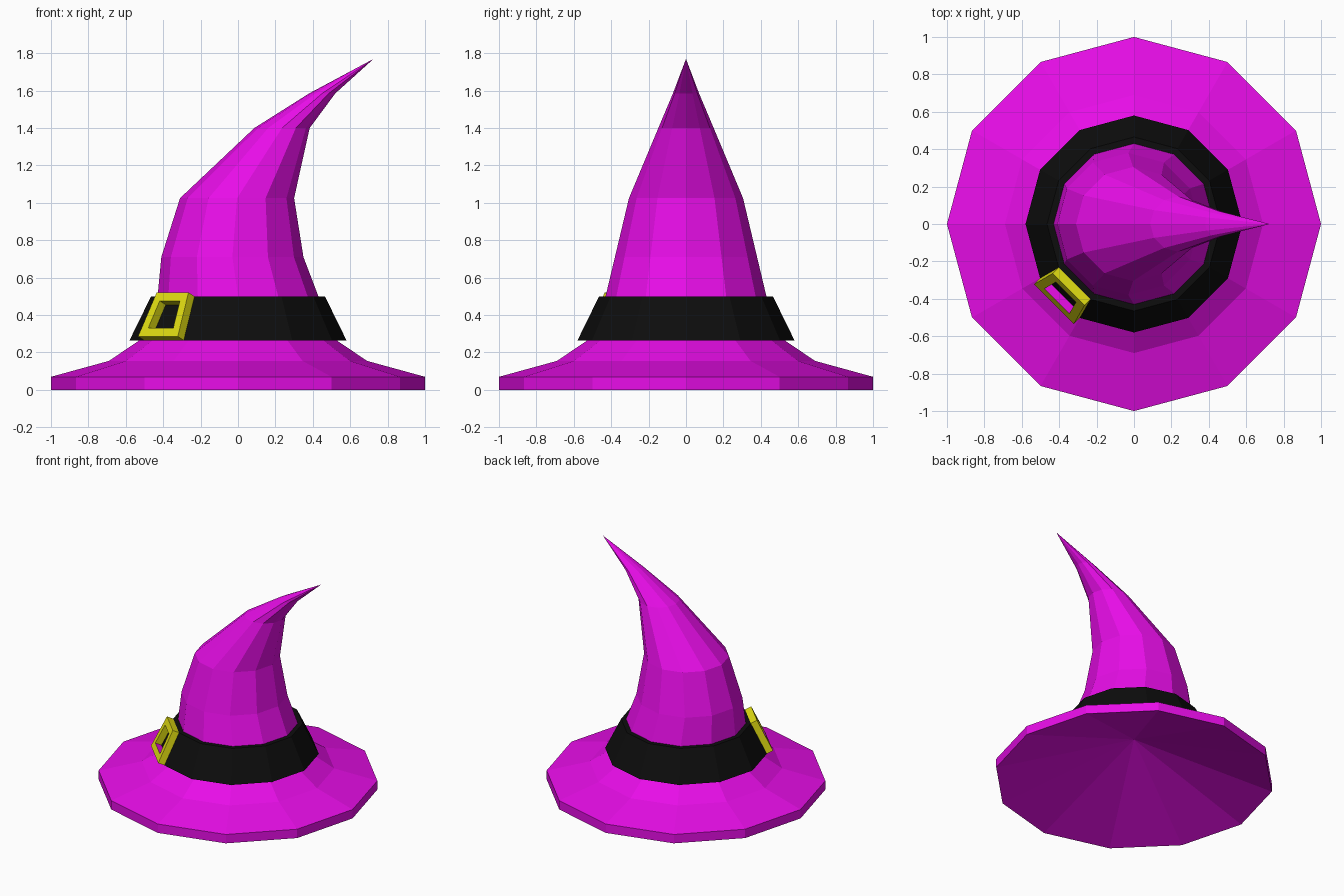
import bpy, bmesh, math
from mathutils import Vector

if "Cube" in bpy.data.objects:
    bpy.data.objects.remove(bpy.data.objects["Cube"])

SIDES = 12


def material(name, color):
    m = bpy.data.materials.new(name)
    m.diffuse_color = (*color, 1)
    m.use_nodes = True
    m.node_tree.nodes["Principled BSDF"].inputs["Base Color"].default_value = m.diffuse_color
    return m


purple = material("purple_cloth", (0.8, 0.004, 0.8))
black = material("black_band", (0.004, 0.004, 0.004))
yellow = material("yellow_metal", (0.75, 0.72, 0.006))


def finish(bm, name, mats):
    bmesh.ops.recalc_face_normals(bm, faces=bm.faces)
    mesh = bpy.data.meshes.new(name)
    bm.to_mesh(mesh)
    bm.free()
    for m in mats:
        mesh.materials.append(m)
    obj = bpy.data.objects.new(name, mesh)
    bpy.context.collection.objects.link(obj)
    return obj


def ring(bm, x, z, r):
    return [bm.verts.new((x + r * math.cos(a), r * math.sin(a), z))
            for a in (2 * math.pi * i / SIDES for i in range(SIDES))]


def bridge(bm, a, b, mat=0):
    n = len(a)
    faces = []
    for i in range(n):
        j = (i + 1) % n
        f = bm.faces.new((a[i], a[j], b[j], b[i]))
        f.material_index = mat
        faces.append(f)
    return faces


def fan(bm, loop, point):
    tip = bm.verts.new(point)
    for i in range(len(loop)):
        bm.faces.new((loop[i], loop[(i + 1) % len(loop)], tip))


# Hat: brim and bent crown from rings (centre x, z, radius), hollow cone below
bm = bmesh.new()
profile = [(0, 0, 1), (0, 0.07, 1), (0, 0.155, 0.69), (0, 0.27, 0.52),
           (0, 0.5, 0.43), (-0.03, 0.71, 0.38), (-0.005, 1.025, 0.305),
           (0.235, 1.4, 0.148), (0.45, 1.585, 0.07)]
rings = [ring(bm, *p) for p in profile]
for a, b in zip(rings, rings[1:]):
    bridge(bm, a, b)
fan(bm, rings[-1], (0.725, 0, 1.77))
fan(bm, rings[0], (0, 0, 0.33))
finish(bm, "hat", [purple])

# Band: sloping closed collar
bm = bmesh.new()
loops = [ring(bm, 0, z, r) for z, r in
         ((0.265, 0.58), (0.5, 0.465), (0.5, 0.425), (0.265, 0.51))]
for i in range(4):
    bridge(bm, loops[i], loops[(i + 1) % 4])
finish(bm, "band", [black])

# Buckle: tapered frame raised from one face of the band
out = Vector((-1, -1, 0)).normalized()
side = Vector((1, -1, 0)).normalized()
up = Vector((0, 0, 1))
half = math.sin(math.pi / SIDES)
apothem = math.cos(math.pi / SIDES)
low = out * 0.58 * apothem + up * 0.265
high = out * 0.465 * apothem + up * 0.5
slope = (high - low).normalized()
length = (high - low).length
normal = side.cross(slope).normalized()
if normal.dot(out) < 0:
    normal.negate()


def frame_loop(bm, inset, depth):
    pts = []
    for t, s in ((inset, -1), (inset, 1), (length - inset, 1), (length - inset, -1)):
        w = half * (0.58 - 0.115 * t / length) - inset
        pts.append(bm.verts.new(low + slope * t + side * s * w + normal * depth))
    return pts


bm = bmesh.new()
back, front, hole, floor = [frame_loop(bm, i, d) for i, d in
                            ((0, 0), (0, 0.05), (0.05, 0.05), (0.05, 0.0))]
bridge(bm, back, front)
bridge(bm, front, hole)
bridge(bm, hole, floor)[0].material_index = 1   # lower inner wall is cloth coloured
finish(bm, "buckle", [yellow, purple])
